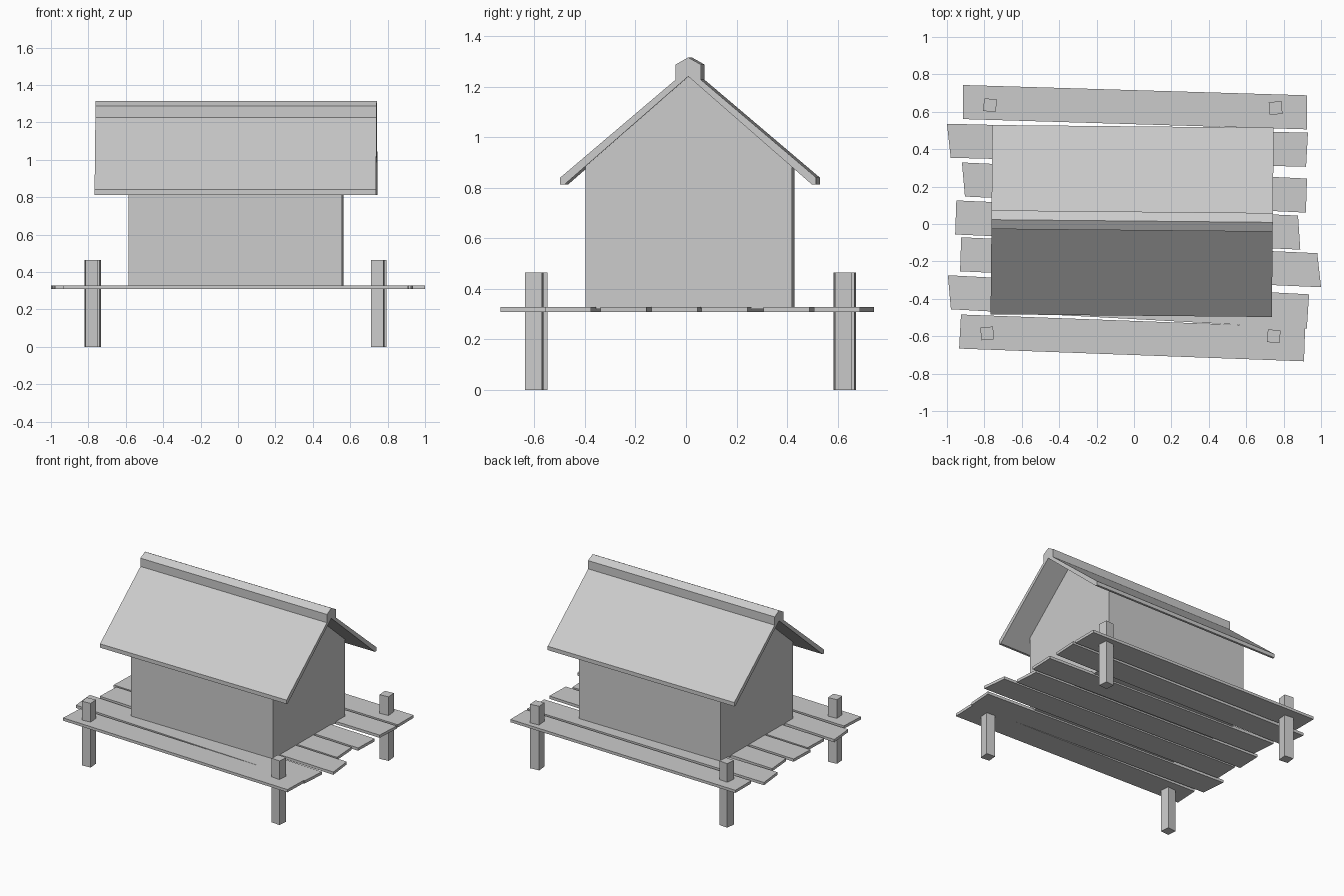
import bpy
from math import radians
from mathutils import Matrix

# Remove the default cube
default_cube = bpy.data.objects.get("Cube")
if default_cube:
    bpy.data.objects.remove(default_cube, do_unlink=True)

# Single plain grey
grey = bpy.data.materials.new("plain_grey")
grey.use_nodes = True
colour = (0.6, 0.6, 0.6, 1)
grey.diffuse_color = colour
grey.node_tree.nodes["Principled BSDF"].inputs["Base Color"].default_value = colour


def make_prism(name, near_ring, far_ring, transform=None):
    """Join two matching outlines into a closed solid."""
    count = len(near_ring)
    sides = [(i, (i + 1) % count, (i + 1) % count + count, i + count)
             for i in range(count)]
    caps = [tuple(reversed(range(count))), tuple(range(count, count * 2))]
    mesh = bpy.data.meshes.new(name)
    mesh.from_pydata(near_ring + far_ring, [], sides + caps)
    if transform:
        mesh.transform(transform)
    mesh.materials.append(grey)
    obj = bpy.data.objects.new(name, mesh)
    bpy.context.collection.objects.link(obj)
    return obj


def upright_prism(name, outline, bottom, top, transform=None):
    return make_prism(name, [(x, y, bottom) for x, y in outline],
                      [(x, y, top) for x, y in outline], transform)


def gable_prism(name, half_profile, half_length, transform, closing=()):
    """Mirror a half profile (y, z) running from eave to ridge, extrude along x."""
    mirrored = [(-y, z) for y, z in reversed(half_profile) if y]
    profile = half_profile + mirrored + list(closing)
    return make_prism(name, [(-half_length, y, z) for y, z in profile],
                      [(half_length, y, z) for y, z in profile], transform)


# House body and roof share one slightly turned frame
house_frame = Matrix.Translation((-0.01, 0.016, 0)) @ Matrix.Rotation(radians(-0.55), 4, 'Z')

wall_half = [(0.408, 0.32), (0.408, 0.885), (0, 1.24)]
gable_prism("house_walls", wall_half, 0.571, house_frame)

# Roof slab with its ridge cap, open underneath
roof_half = [(0.49, 0.812), (0.506, 0.812), (0.506, 0.84),
             (0.05, 1.227), (0.05, 1.287), (0, 1.315)]
gable_prism("roof", roof_half, 0.752, house_frame, closing=[(0, 1.24)])

# Deck planks: left x, right x, left y, right y, left skew, right skew
planks = [
    (-0.915, 0.925, 0.652, 0.597, 0, 0),
    (-0.99, 0.925, 0.445, 0.397, -0.01, 0.005),
    (-0.912, 0.922, 0.238, 0.152, -0.008, 0.003),
    (-0.953, 0.883, 0.035, -0.046, 0.003, -0.006),
    (-0.927, 0.99, -0.162, -0.247, 0.003, -0.01),
    (-0.987, 0.93, -0.365, -0.467, -0.008, 0.006),
    (-0.93, 0.912, -0.575, -0.643, 0.005, 0.003),
]
half_width = 0.091
for index, (left, right, y_left, y_right, skew_left, skew_right) in enumerate(planks):
    outline = [(left - skew_left, y_left - half_width),
               (right - skew_right, y_right - half_width),
               (right + skew_right, y_right + half_width),
               (left + skew_left, y_left + half_width)]
    upright_prism(f"deck_plank_{index + 1}", outline, 0.309, 0.329)

# Corner posts, each turned a little
posts = {
    "back_right_post": (-0.77, 0.635, -6),
    "back_left_post": (0.757, 0.62, 5),
    "front_right_post": (-0.785, -0.585, 5),
    "front_left_post": (0.747, -0.6, -5),
}
half = 0.034
square = [(-half, -half), (half, -half), (half, half), (-half, half)]
for name, (x, y, turn) in posts.items():
    frame = Matrix.Translation((x, y, 0)) @ Matrix.Rotation(radians(turn), 4, 'Z')
    upright_prism(name, square, 0, 0.464, frame)

# Make every face point outward
import bmesh
for obj in bpy.context.collection.objects:
    if obj.type == 'MESH':
        bm = bmesh.new()
        bm.from_mesh(obj.data)
        bmesh.ops.recalc_face_normals(bm, faces=bm.faces)
        bm.to_mesh(obj.data)
        bm.free()
